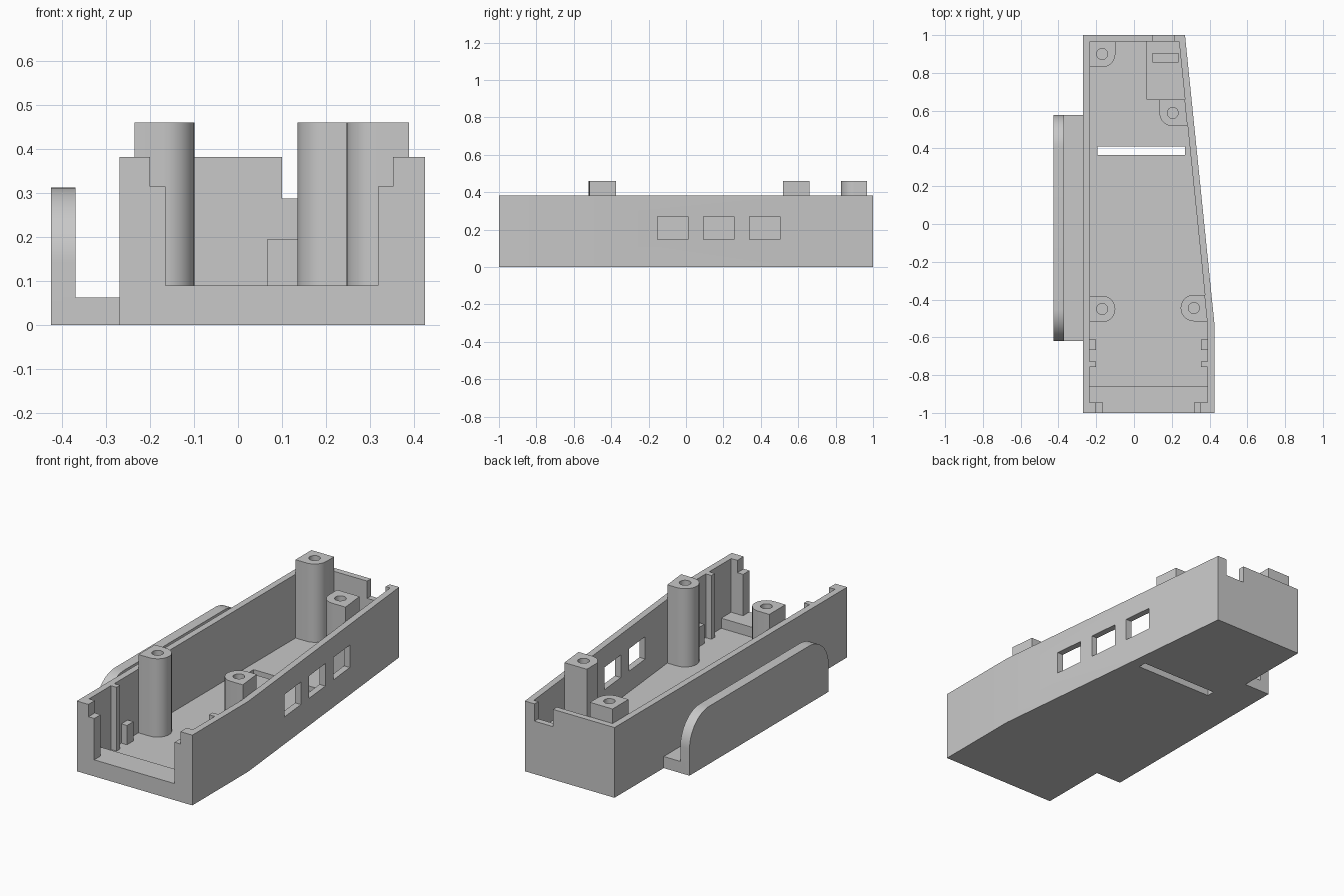
import bpy, bmesh, math

if "Cube" in bpy.data.objects:
    bpy.data.objects.remove(bpy.data.objects["Cube"], do_unlink=True)

grey = bpy.data.materials.new("plain_grey")
grey.use_nodes = True
COLOUR = (0.58, 0.58, 0.58, 1)
grey.diffuse_color = COLOUR
grey.node_tree.nodes["Principled BSDF"].inputs["Base Color"].default_value = COLOUR

WALL, TOP, FLOOR, POST_TOP = 0.035, 0.382, 0.035, 0.461


def prism(name, points, low, high, axis="z"):
    """Extrude a 2D outline along z, or along x when the outline is (y, z)."""
    bm = bmesh.new()
    place = (lambda a, b: (a, b, low)) if axis == "z" else (lambda a, b: (low, a, b))
    face = bm.faces.new([bm.verts.new(place(a, b)) for a, b in points])
    grown = bmesh.ops.extrude_face_region(bm, geom=[face])["geom"]
    step = (0, 0, high - low) if axis == "z" else (high - low, 0, 0)
    bmesh.ops.translate(bm, vec=step, verts=[v for v in grown if isinstance(v, bmesh.types.BMVert)])
    bmesh.ops.recalc_face_normals(bm, faces=bm.faces)
    mesh = bpy.data.meshes.new(name)
    bm.to_mesh(mesh)
    bm.free()
    mesh.materials.append(grey)
    obj = bpy.data.objects.new(name, mesh)
    bpy.context.collection.objects.link(obj)
    return obj


def box(name, x0, x1, y0, y1, z0, z1):
    return prism(name, [(x0, y0), (x1, y0), (x1, y1), (x0, y1)], z0, z1)


def arc(cx, cy, r, start, end, steps=16):
    angles = [math.radians(start + (end - start) * i / steps) for i in range(steps + 1)]
    return [(cx + r * math.cos(a), cy + r * math.sin(a)) for a in angles]


def cut(target, cutter):
    mod = target.modifiers.new("cut", "BOOLEAN")
    mod.operation, mod.solver, mod.object = "DIFFERENCE", "EXACT", cutter
    bpy.context.view_layer.objects.active = target
    bpy.ops.object.modifier_apply(modifier=mod.name)
    bpy.data.objects.remove(cutter, do_unlink=True)


def smooth(obj):
    bpy.ops.object.select_all(action="DESELECT")
    obj.select_set(True)
    bpy.context.view_layer.objects.active = obj
    bpy.ops.object.shade_smooth_by_angle(angle=math.radians(30))


def inner_x(y):
    """Inside face of the tapering right-hand wall."""
    return 0.425 - WALL - max(0, y + 0.52) * 0.102


# Tapered tray with hollow inside
tray = prism("tray", [(-0.27, -1), (0.425, -1), (0.425, -0.52), (0.27, 1), (-0.27, 1)], 0, TOP)
back, left = 0.967, -0.27 + WALL
cut(tray, prism("cavity", [(left, -0.945), (inner_x(-1), -0.945), (inner_x(-1), -0.52),
                           (inner_x(back), back), (left, back)], FLOOR, 1))

# Stepped front opening, rear notch, floor slot and side windows
cut(tray, box("opening", -0.165, 0.318, -1.1, -0.9, 0.09, 1))
cut(tray, box("opening_step", -0.2, 0.353, -1.1, -0.9, 0.315, 1))
cut(tray, box("rear_notch", 0.1, 0.212, 0.9, 1.1, 0.288, 1))
cut(tray, box("floor_slot", -0.193, 0.27, 0.365, 0.41, -0.1, 0.2))
for y in (-0.153, 0.093, 0.339):
    cut(tray, box("window", 0.2, 0.6, y, y + 0.164, 0.148, 0.27))
smooth(tray)

# Raised sill inside the front opening
box("front_sill", left - 0.01, inner_x(-1) + 0.01, -0.96, -0.86, 0.01, 0.09)

# Guide ribs on both side walls, one tall pair and one short pair
for name, y0, y1, top in (("tall_rib", -0.757, -0.727, TOP), ("short_rib", -0.667, -0.612, 0.14)):
    box(name + "_left", left, left + 0.034, y0, y1, 0.02, top)
    box(name + "_right", inner_x(-1) - 0.034, inner_x(-1), y0, y1, 0.02, top)

# Low platform with a pocket in the rear corner
platform = prism("rear_platform", [(0.066, 0.66), (inner_x(0.66) + 0.01, 0.66),
                                   (inner_x(0.98) + 0.01, 0.98), (0.066, 0.98)], 0.02, 0.195)
cut(platform, box("pocket", 0.097, 0.236, 0.857, 0.903, 0.09, 0.5))

# Screw posts joined to the walls, each with a blind hole
R = 0.07
posts = {
    "front_left_post": (-0.169, -0.45,
                        [(left, -0.45 - R)] + arc(-0.169, -0.45, R, -90, 90) + [(left, -0.45 + R)]),
    "front_right_post": (0.317, -0.445,
                         [(inner_x(-0.375), -0.445 + R)] + arc(0.317, -0.445, R, 90, 270)
                         + [(inner_x(-0.515), -0.445 - R)]),
    "rear_left_post": (-0.169, 0.9,
                       [(left, 0.9 - R)] + arc(-0.169, 0.9, R, -90, 0) + [(-0.169 + R, back), (left, back)]),
    "rear_right_post": (0.205, 0.588,
                        [(inner_x(0.66), 0.66), (0.205 - R, 0.66)] + arc(0.205, 0.588, R, 180, 270)
                        + [(inner_x(0.518), 0.588 - R)]),
}
for name, (cx, cy, outline) in posts.items():
    post = prism(name, outline, 0.02, POST_TOP)
    cut(post, prism("hole", arc(cx, cy, 0.029, 0, 348.75, 31), 0.1, 1))
    smooth(post)

# Side clip: foot and upright plate with rounded upper corners
box("clip_foot", -0.4, -0.265, -0.62, 0.577, 0, 0.063)
C = 0.17
clip = prism("clip_plate", [(-0.62, 0), (0.577, 0)] + arc(0.577 - C, 0.313 - C, C, 0, 90)
             + arc(-0.62 + C, 0.313 - C, C, 90, 180), -0.425, -0.37, axis="x")
smooth(clip)
